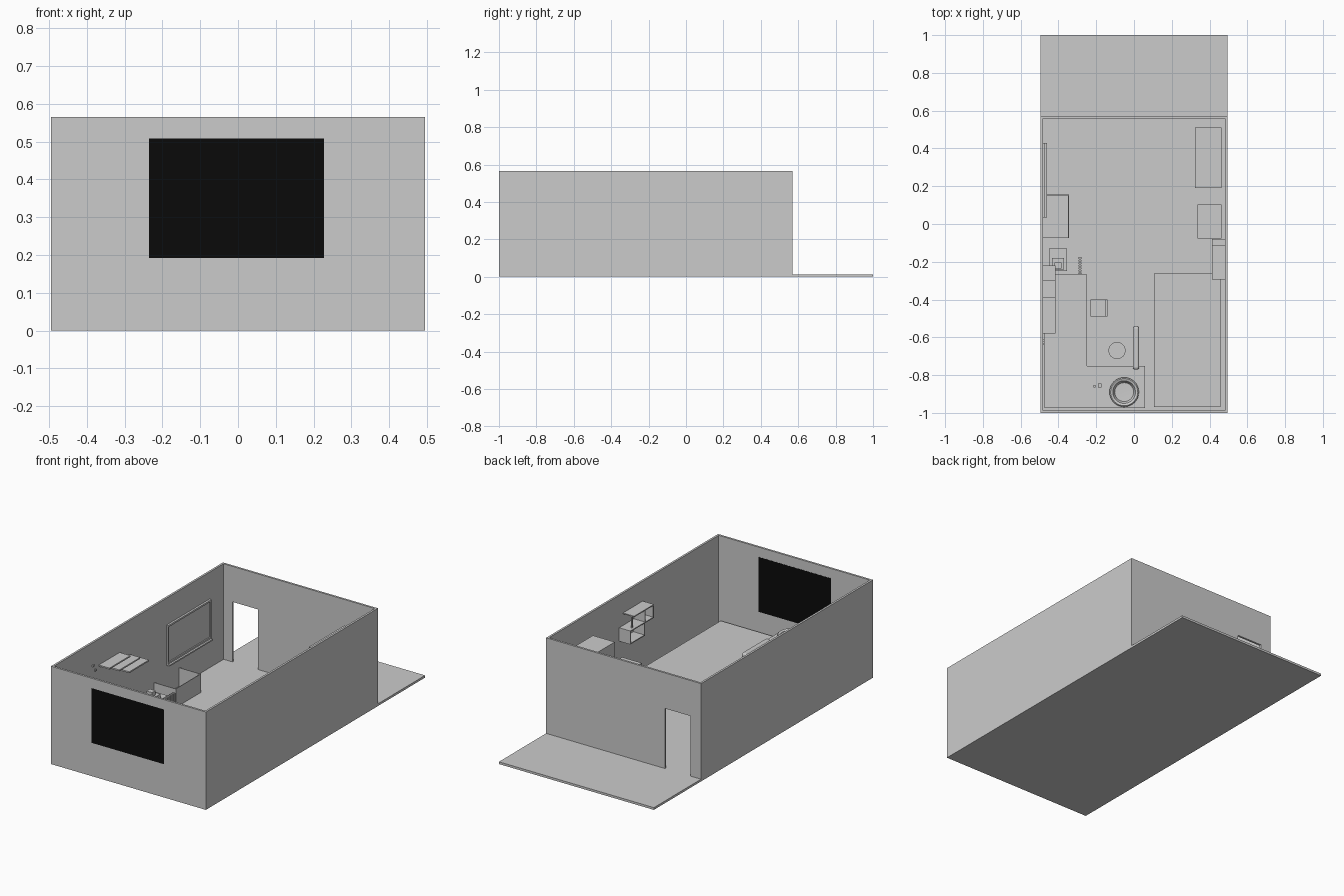
import bpy, bmesh
from math import radians, pi

if "Cube" in bpy.data.objects:
    bpy.data.objects.remove(bpy.data.objects["Cube"])


def mat(name, c):
    m = bpy.data.materials.new(name)
    m.diffuse_color = (*c, 1)
    m.use_nodes = True
    m.node_tree.nodes["Principled BSDF"].inputs["Base Color"].default_value = m.diffuse_color
    return m


def boxes(name, parts, material=None):
    """One object from boxes given as (x0, x1, y0, y1, z0, z1)."""
    bm = bmesh.new()
    for x0, x1, y0, y1, z0, z1 in parts:
        vs = bmesh.ops.create_cube(bm, size=1)["verts"]
        for v in vs:
            v.co = ((x0 + x1) / 2 + v.co.x * (x1 - x0),
                    (y0 + y1) / 2 + v.co.y * (y1 - y0),
                    (z0 + z1) / 2 + v.co.z * (z1 - z0))
    me = bpy.data.meshes.new(name)
    bm.to_mesh(me)
    bm.free()
    ob = bpy.data.objects.new(name, me)
    bpy.context.collection.objects.link(ob)
    if material:
        me.materials.append(material)
    return ob


def lathe(name, x, y, profile, n=32):
    """Revolve a closed-ended (r, z) profile about a vertical axis."""
    bm = bmesh.new()
    vs = [bm.verts.new((r, 0, z)) for r, z in profile]
    es = [bm.edges.new(p) for p in zip(vs, vs[1:])]
    bmesh.ops.spin(bm, geom=vs + es, cent=(0, 0, 0), axis=(0, 0, 1),
                   angle=2 * pi, steps=n)
    bmesh.ops.remove_doubles(bm, verts=bm.verts, dist=1e-5)
    bmesh.ops.recalc_face_normals(bm, faces=bm.faces)
    me = bpy.data.meshes.new(name)
    bm.to_mesh(me)
    bm.free()
    ob = bpy.data.objects.new(name, me)
    ob.location = (x, y, 0)
    bpy.context.collection.objects.link(ob)
    bpy.context.view_layer.objects.active = ob
    ob.select_set(True)
    bpy.ops.object.shade_smooth_by_angle(angle=radians(35))
    ob.select_set(False)


black = mat("window_black", (0.003, 0.003, 0.003))
F, H, W, T = 0.013, 0.565, 0.495, 0.012   # floor top, wall top, half width, wall thickness
XI = W - T

# Floor slab with porch, and the walls around window and door openings
boxes("floor", [(-W, W, -1, 1, 0, F)])
boxes("left_wall", [(-W, -XI, -1, 0.57, F, H)])
boxes("right_wall", [(XI, W, -1, 0.57, F, H)])
wx0, wx1, wz0, wz1 = -0.235, 0.227, 0.192, 0.508
boxes("front_wall", [(-XI, wx0, -1, -0.988, F, H), (wx1, XI, -1, -0.988, F, H),
                     (wx0, wx1, -1, -0.988, F, wz0), (wx0, wx1, -1, -0.988, wz1, H)])
boxes("window_pane", [(wx0, wx1, -1, -0.987, wz0, wz1)], black)
dx0, dx1, dz = -0.427, -0.264, 0.36
boxes("back_wall", [(-XI, dx0, 0.558, 0.57, F, H), (dx1, XI, 0.558, 0.57, F, H),
                    (dx0, dx1, 0.558, 0.57, dz, H)])

# Board on left wall with frame and tray
bx = -XI
boxes("wall_board", [(bx, bx + 0.005, 0.04, 0.425, 0.19, 0.405)])
boxes("board_frame", [(bx, bx + 0.012, 0.035, 0.43, 0.40, 0.41),
                      (bx, bx + 0.012, 0.035, 0.43, 0.185, 0.195),
                      (bx, bx + 0.012, 0.035, 0.043, 0.195, 0.40),
                      (bx, bx + 0.012, 0.422, 0.43, 0.195, 0.40)])
boxes("board_tray", [(bx, -0.46, 0.035, 0.43, 0.178, 0.186)])

# Three staggered shelves and two wall hooks
for i, (y0, y1, z) in enumerate([(-0.58, -0.39, 0.415), (-0.49, -0.30, 0.37), (-0.40, -0.22, 0.325)]):
    boxes(f"wall_shelf_{i}", [(bx, -0.415, y0, y1, z - 0.008, z)])
for i, (y, z) in enumerate([(-0.635, 0.433), (-0.615, 0.40)]):
    boxes(f"wall_hook_{i}", [(bx, bx + 0.008, y - 0.006, y + 0.006, z - 0.005, z + 0.005)])

# L-shaped counter
CT = 0.14
boxes("counter", [(-0.475, -0.25, -0.975, -0.268, F, CT),
                  (-0.25, 0.058, -0.975, -0.752, F, CT)])

# Basin and small things on the counter
lathe("basin", -0.052, -0.89, [(0, CT), (0.055, CT), (0.078, CT + 0.03), (0.072, CT + 0.035),
                               (0.06, CT + 0.03), (0.05, CT + 0.01), (0, CT + 0.008)])
boxes("small_cups", [(-0.19, -0.172, -0.865, -0.845, CT, CT + 0.02),
                     (-0.214, -0.204, -0.865, -0.852, CT, CT + 0.015)])
boxes("utensils", [(-0.402, -0.397, -0.815, -0.79, CT, CT + 0.005),
                   (-0.415, -0.41, -0.855, -0.825, CT, CT + 0.005)])

# Slatted rack at the end of the counter
boxes("slat_rack", [(-0.293, -0.277, -0.265 + 0.0135 * i, -0.257 + 0.0135 * i, F, 0.155)
                    for i in range(7)] + [(-0.288, -0.282, -0.265, -0.176, 0.145, 0.152)])

# Stepped pedestal and open-topped tub
boxes("pedestal", [(-0.45, -0.355, -0.25, -0.13, F, 0.10),
                   (-0.435, -0.37, -0.24, -0.18, 0.10, 0.125),
                   (-0.42, -0.385, -0.235, -0.205, 0.125, 0.15)])
boxes("open_tub", [(bx, -0.345, -0.075, -0.071, F, 0.12), (bx, -0.345, 0.151, 0.155, F, 0.12),
                   (-0.349, -0.345, -0.071, 0.151, F, 0.12)])

# Chair
boxes("chair", [(-0.23, -0.14, -0.49, -0.40, 0.08, 0.09), (-0.15, -0.14, -0.49, -0.40, 0.09, 0.165)]
      + [(x, x + 0.01, y, y + 0.01, F, 0.08) for x in (-0.23, -0.15) for y in (-0.49, -0.41)])

# Round stool
lathe("stool", -0.09, -0.67, [(0, F), (0.03, F), (0.03, F + 0.008), (0.008, F + 0.01), (0.008, 0.08),
                              (0.045, 0.08), (0.045, 0.09), (0, 0.09)])

# Upright screen beside the stool, rounded edges
screen = boxes("divider_screen", [(-0.006, 0.027, -0.77, -0.54, F, 0.18)])
bev = screen.modifiers.new("round", "BEVEL")
bev.width, bev.segments = 0.012, 3

# Bed, tall cupboard and low cabinet on the right
boxes("bed", [(0.105, 0.457, -0.97, -0.262, F, 0.085)])
boxes("tall_cupboard", [(0.322, 0.462, 0.19, 0.51, F, 0.442)])
boxes("low_cabinet", [(0.336, 0.462, -0.077, 0.102, F, 0.215)])


# Two overlapping open box shelves on right wall
def box_shelf(name, y0, y1, z0, z1, t=0.006):
    a, b = 0.412, XI
    boxes(name, [(a, b, y0, y1, z0, z0 + t), (a, b, y0, y1, z1 - t, z1),
                 (a, b, y0, y0 + t, z0 + t, z1 - t), (a, b, y1 - t, y1, z0 + t, z1 - t)])


box_shelf("lower_box_shelf", -0.215, -0.08, 0.30, 0.378)
boxes("upper_shelf", [(0.412, XI, -0.295, -0.115, 0.444, 0.45), (0.412, XI, -0.295, -0.289, 0.372, 0.444),
                      (0.412, XI, -0.295, -0.215, 0.372, 0.378), (0.412, XI, -0.221, -0.215, 0.378, 0.444),
                      (0.425, 0.431, -0.121, -0.115, 0.378, 0.444)])
